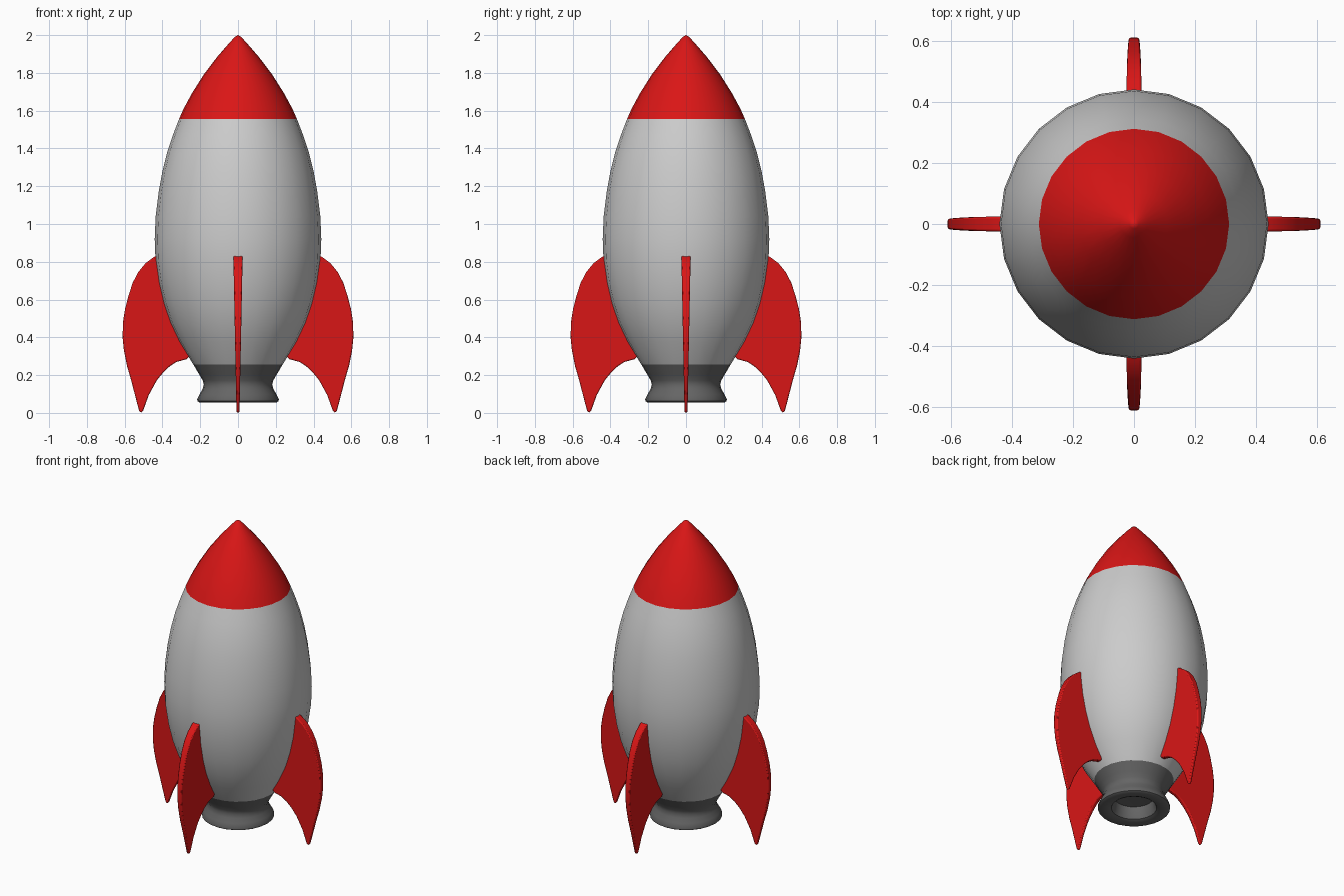
import bpy, bmesh, math

if "Cube" in bpy.data.objects:
    bpy.data.objects.remove(bpy.data.objects["Cube"])

SIDES = 24


def material(name, color):
    m = bpy.data.materials.new(name)
    m.diffuse_color = color
    m.use_nodes = True
    m.node_tree.nodes["Principled BSDF"].inputs["Base Color"].default_value = m.diffuse_color
    return m


RED = material("red_paint", (0.7, 0.008, 0.008, 1))
DARK = material("dark_metal", (0.13, 0.13, 0.13, 1))


def finish(name, bm, mat, angle):
    mesh = bpy.data.meshes.new(name)
    bm.to_mesh(mesh)
    bm.free()
    ob = bpy.data.objects.new(name, mesh)
    bpy.context.collection.objects.link(ob)
    if mat:
        mesh.materials.append(mat)
    bpy.ops.object.select_all(action='DESELECT')
    ob.select_set(True)
    bpy.context.view_layer.objects.active = ob
    bpy.ops.object.shade_smooth_by_angle(angle=math.radians(angle))
    return ob


def lathe(name, profile, mat=None):
    """Revolve (radius, z) points, listed from the top down, around z."""
    bm = bmesh.new()
    rings = []
    for r, z in profile:
        if r == 0:
            rings.append([bm.verts.new((0, 0, z))] * SIDES)
        else:
            rings.append([bm.verts.new((r * math.cos(i * math.tau / SIDES),
                                        r * math.sin(i * math.tau / SIDES), z))
                          for i in range(SIDES)])
    for a, b in zip(rings, rings[1:]):
        for i in range(SIDES):
            j = (i + 1) % SIDES
            quad = dict.fromkeys((a[i], b[i], b[j], a[j]))
            bm.faces.new(list(quad))
    return finish(name, bm, mat, 40)


# Nose cone
lathe("nose_cone", [(0, 2.0), (0.015, 1.992), (0.045, 1.96), (0.11, 1.885),
                    (0.18, 1.793), (0.245, 1.69), (0.287, 1.612), (0.312, 1.556)], RED)

# Hull
lathe("hull", [(0.312, 1.556), (0.345, 1.47), (0.376, 1.376), (0.401, 1.275),
               (0.42, 1.17), (0.436, 1.04), (0.441, 0.92), (0.437, 0.81),
               (0.42, 0.69), (0.394, 0.58), (0.36, 0.48), (0.31, 0.375),
               (0.237, 0.257)])

# Engine nozzle with flared rim and hollow inside
lathe("nozzle", [(0.237, 0.257), (0.205, 0.203), (0.187, 0.172), (0.181, 0.15),
                 (0.188, 0.125), (0.204, 0.098), (0.216, 0.072), (0.215, 0.062),
                 (0.205, 0.056), (0.155, 0.056), (0.135, 0.065), (0.125, 0.09),
                 (0.118, 0.14), (0, 0.15)], DARK)

# Fin outline (radius, z): outer edge, tip, inner edge, root inside the hull
FIN = [(0.425, 0.835), (0.45, 0.822), (0.49, 0.792), (0.528, 0.745), (0.557, 0.69),
       (0.58, 0.62), (0.598, 0.55), (0.609, 0.48), (0.611, 0.40), (0.604, 0.33),
       (0.588, 0.25), (0.565, 0.17), (0.524, 0.012), (0.513, 0.0), (0.502, 0.012),
       (0.472, 0.095), (0.43, 0.172), (0.395, 0.215), (0.36, 0.248), (0.325, 0.27),
       (0.27, 0.285), (0.25, 0.31), (0.33, 0.48), (0.385, 0.65), (0.41, 0.80)]


def fin(name, turn):
    bm = bmesh.new()
    c, s = math.cos(turn), math.sin(turn)
    sides = []
    for sign in (-1, 1):
        ring = []
        for r, z in FIN:
            t = sign * (0.008 + 0.02 * z)   # thinner towards the tip
            ring.append(bm.verts.new((r * c - t * s, r * s + t * c, z)))
        sides.append(ring)
    bm.faces.new(sides[0])
    bm.faces.new(sides[1][::-1])
    n = len(FIN)
    for i in range(n):
        j = (i + 1) % n
        bm.faces.new((sides[0][j], sides[0][i], sides[1][i], sides[1][j]))
    bmesh.ops.recalc_face_normals(bm, faces=bm.faces[:])
    ob = finish(name, bm, RED, 30)
    bev = ob.modifiers.new("soft_edges", 'BEVEL')
    bev.width = 0.006
    bev.segments = 2
    bev.limit_method = 'ANGLE'
    bev.angle_limit = math.radians(60)


# Four fins around the hull
for k, side in enumerate(("right", "back", "left", "front")):
    fin(side + "_fin", k * math.pi / 2)
